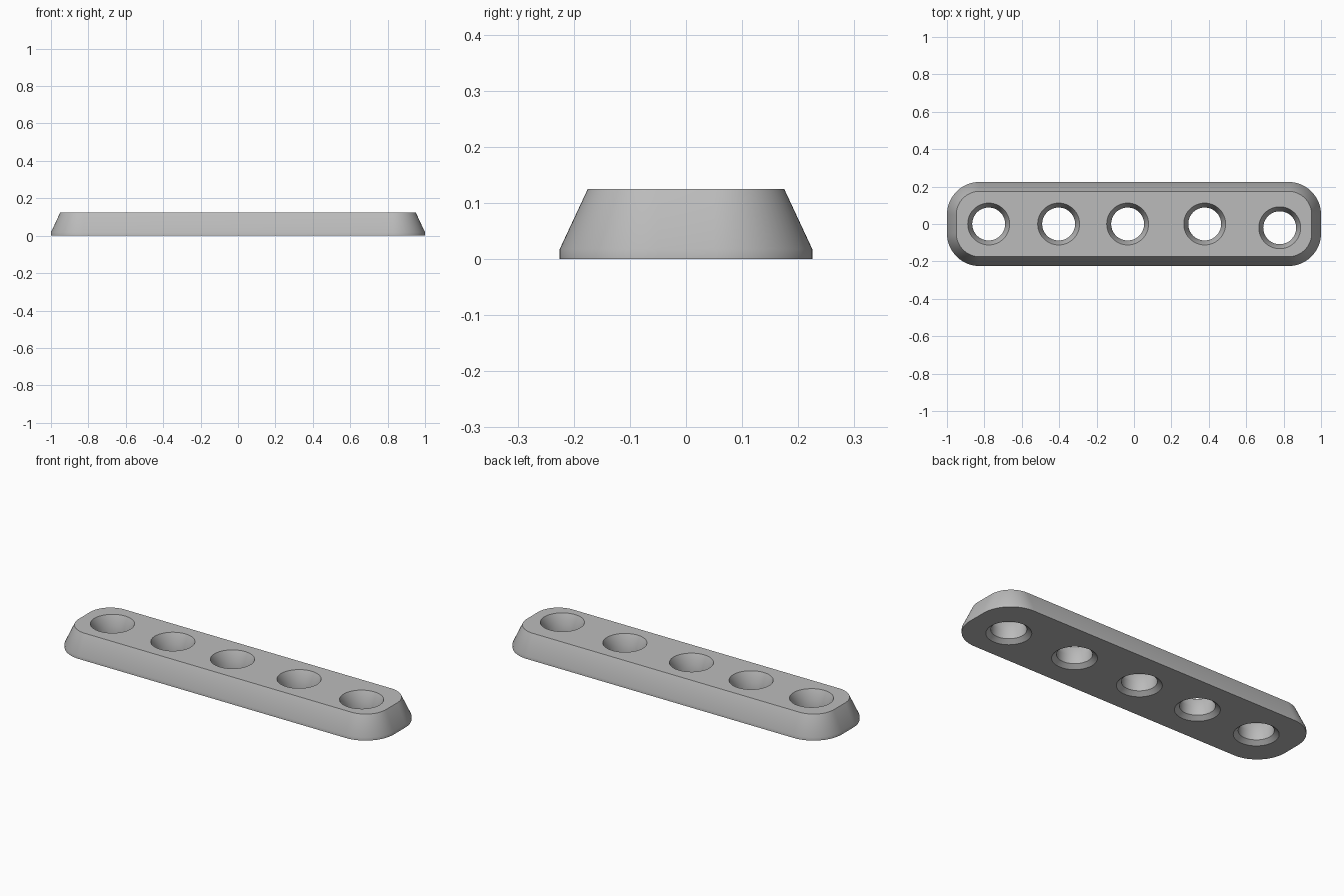
import bpy
import bmesh
from math import cos, sin, pi, radians

cube = bpy.data.objects.get("Cube")
if cube:
    bpy.data.objects.remove(cube, do_unlink=True)


def make_material(name, rgb):
    mat = bpy.data.materials.new(name)
    mat.use_nodes = True
    mat.diffuse_color = (*rgb, 1)
    mat.node_tree.nodes["Principled BSDF"].inputs["Base Color"].default_value = (*rgb, 1)
    return mat


def rounded_rectangle(half_x, half_y, radius, steps=16):
    """Outline points, counter-clockwise."""
    points = []
    for quarter, (sx, sy) in enumerate([(1, 1), (-1, 1), (-1, -1), (1, -1)]):
        for i in range(steps + 1):
            a = (quarter + i / steps) * pi / 2
            points.append((sx * (half_x - radius) + radius * cos(a),
                           sy * (half_y - radius) + radius * sin(a)))
    return points


def circle(cx, cy, radius, steps=64):
    return [(cx + radius * cos(2 * pi * i / steps), cy + radius * sin(2 * pi * i / steps))
            for i in range(steps)]


def loft(bm, layers):
    """Closed solid through (outline, height) layers, bottom to top."""
    rings = [[bm.verts.new((x, y, z)) for x, y in outline] for outline, z in layers]
    for low, high in zip(rings, rings[1:]):
        for i in range(len(low)):
            j = (i + 1) % len(low)
            bm.faces.new((low[i], low[j], high[j], high[i]))
    bm.faces.new(rings[0][::-1])
    bm.faces.new(rings[-1])


def finish(bm, name):
    mesh = bpy.data.meshes.new(name)
    bm.to_mesh(mesh)
    bm.free()
    obj = bpy.data.objects.new(name, mesh)
    bpy.context.collection.objects.link(obj)
    return obj


# Tapered bar with a short upright foot
HEIGHT = 0.125
bm = bmesh.new()
base = rounded_rectangle(1, 0.225, 0.175)
top = rounded_rectangle(0.95, 0.175, 0.125)
loft(bm, [(base, 0), (base, 0.018), (top, HEIGHT)])
bar = finish(bm, "holed_bar")
bar.data.materials.append(make_material("grey", (0.5, 0.5, 0.5)))

# Through holes, countersunk above and chamfered below
hole_profile = [(0.112, -0.05), (0.112, 0), (0.088, 0.02),
                (0.088, 0.07), (0.112, HEIGHT), (0.112, 0.2)]
hole_centres = [(-0.777, 0), (-0.403, 0), (-0.034, 0), (0.378, 0), (0.779, -0.02)]
bm = bmesh.new()
for cx, cy in hole_centres:
    loft(bm, [(circle(cx, cy, r), z) for r, z in hole_profile])
cutter = finish(bm, "hole_cutter")
cutter.hide_render = True

cut = bar.modifiers.new("holes", "BOOLEAN")
cut.operation = "DIFFERENCE"
cut.solver = "EXACT"
cut.object = cutter

bpy.ops.object.select_all(action="DESELECT")
bar.select_set(True)
bpy.context.view_layer.objects.active = bar
bpy.ops.object.modifier_apply(modifier=cut.name)
bpy.data.objects.remove(cutter, do_unlink=True)
bpy.ops.object.shade_smooth_by_angle(angle=radians(30))
